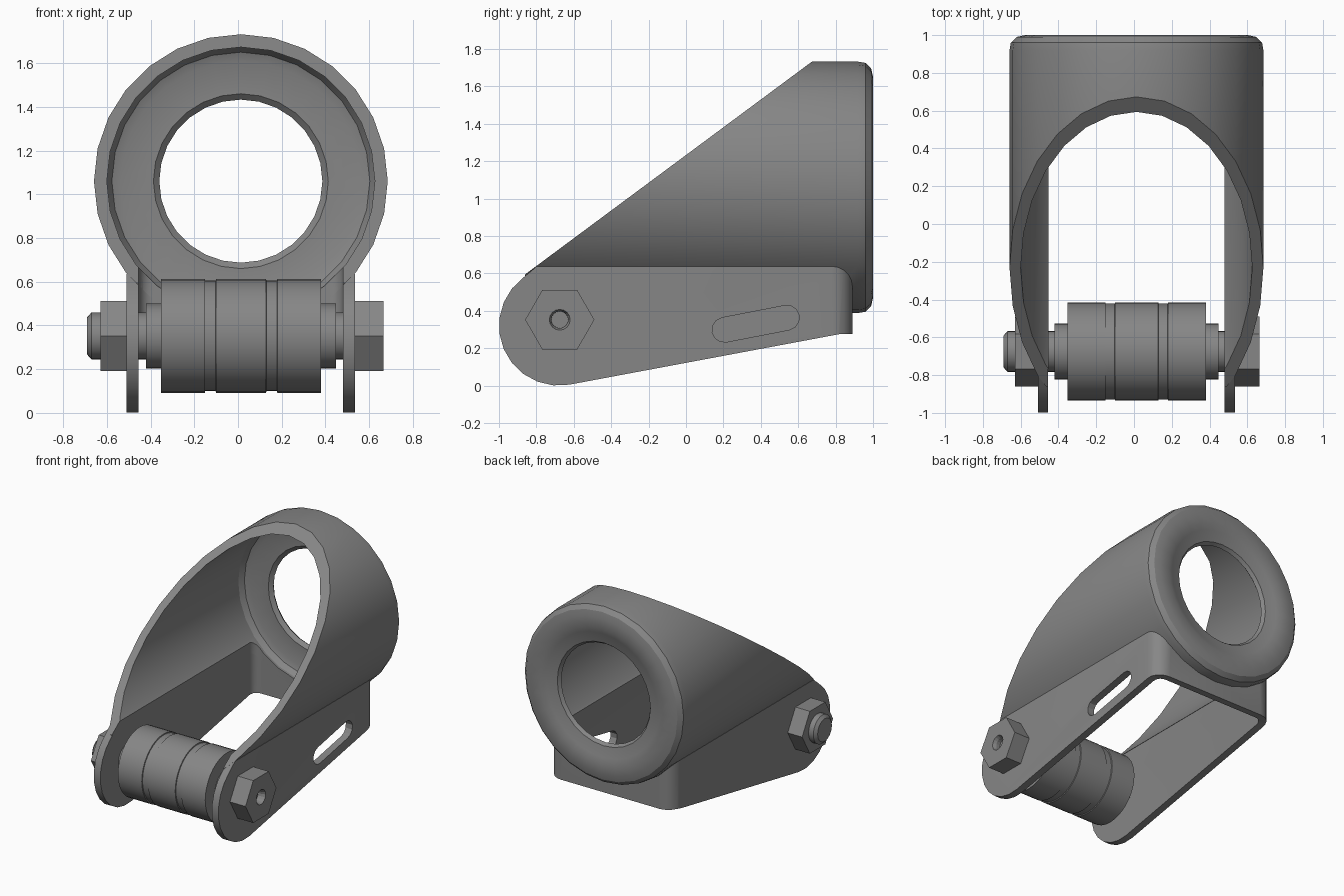
import bpy, bmesh
from math import sin, cos, pi, radians
from mathutils import Vector

if "Cube" in bpy.data.objects:
    bpy.data.objects.remove(bpy.data.objects["Cube"])

CX = 0.013                 # mid plane between the two cheeks
PIN_Y, PIN_Z = -0.675, 0.352
TUBE_Z = 1.06


def finish(name, bm):
    bmesh.ops.recalc_face_normals(bm, faces=bm.faces)
    me = bpy.data.meshes.new(name)
    bm.to_mesh(me)
    bm.free()
    ob = bpy.data.objects.new(name, me)
    bpy.context.collection.objects.link(ob)
    return ob


def lathe(name, profile, axis, center, segs, closed=False, phase=0.0):
    """Spin (radius, position) points round the x or y axis."""
    bm = bmesh.new()
    rings = []
    for r, p in profile:
        ring = []
        for i in range(segs):
            a = 2 * pi * i / segs + phase
            u, v = r * cos(a), r * sin(a)
            off = Vector((p, u, v)) if axis == 'x' else Vector((u, p, v))
            ring.append(bm.verts.new(Vector(center) + off))
        rings.append(ring)
    pairs = list(zip(rings, rings[1:]))
    if closed:
        pairs.append((rings[-1], rings[0]))
    else:
        bm.faces.new(rings[0])
        bm.faces.new(rings[-1])
    for a, b in pairs:
        for i in range(segs):
            j = (i + 1) % segs
            bm.faces.new((a[i], a[j], b[j], b[i]))
    return finish(name, bm)


def prism(name, pts, axis, lo, hi):
    """Extrude an outline: (y, z) points along x, or (x, y) points along z."""
    bm = bmesh.new()
    place = (lambda a, b, t: (t, a, b)) if axis == 'x' else (lambda a, b, t: (a, b, t))
    bottom = [bm.verts.new(place(a, b, lo)) for a, b in pts]
    top = [bm.verts.new(place(a, b, hi)) for a, b in pts]
    bm.faces.new(bottom)
    bm.faces.new(top)
    for i in range(len(pts)):
        j = (i + 1) % len(pts)
        bm.faces.new((bottom[i], bottom[j], top[j], top[i]))
    return finish(name, bm)


def boolean(ob, cutter, op='DIFFERENCE'):
    mod = ob.modifiers.new("cut", 'BOOLEAN')
    mod.operation, mod.object, mod.solver = op, cutter, 'EXACT'
    bpy.context.view_layer.objects.active = ob
    bpy.ops.object.modifier_apply(modifier=mod.name)
    bpy.data.objects.remove(cutter, do_unlink=True)


def arc(cx, cy, r, a0, a1, n):
    return [(cx + r * cos(radians(a0 + (a1 - a0) * i / n)),
             cy + r * sin(radians(a0 + (a1 - a0) * i / n))) for i in range(n + 1)]


def u_outline(half, back, r):
    """Straight sided plan with two rounded rear corners."""
    return ([(CX - half, -1.2), (CX + half, -1.2)]
            + arc(CX + half - r, back - r, r, 0, 90, 5)
            + arc(CX - half + r, back - r, r, 90, 180, 5))


# Tube with a rounded, inward turned rear lip
tube = lathe("sloped_tube", [
    (0.672, -0.86), (0.672, 0.92), (0.665, 0.96), (0.635, 0.99), (0.59, 1.0),
    (0.51, 1.0), (0.47, 0.985), (0.39, 0.965), (0.373, 0.94),
    (0.40, 0.915), (0.55, 0.915), (0.59, 0.90), (0.613, 0.86), (0.613, -0.86)],
    'y', (CX, 0, TUBE_Z), 28, closed=True, phase=pi / 2)
slope = prism("slope_cutter", [(-1.6, 0.046), (0.8, 1.826), (0.8, 2.6), (-1.6, 2.6)], 'x', -1, 1)
boolean(tube, slope)
boolean(tube, prism("floor_cutter", u_outline(0.467, 0.84, 0.06), 'z', 0.1, 0.664))

# U shaped bracket: plan outline trimmed by the side profile
bracket = prism("side_bracket", u_outline(0.522, 0.89, 0.11), 'z', -0.2, 0.9)
boolean(bracket, prism("inner_cutter", u_outline(0.467, 0.84, 0.06), 'z', -0.4, 1.1))
side = (arc(-0.68, 0.32, 0.32, 126, 280, 10)
        + [(0.82, 0.275), (0.95, 0.275), (0.95, 0.636), (-0.80, 0.636)])
boolean(bracket, prism("side_profile", side, 'x', -1, 1), 'INTERSECT')
boolean(bracket, lathe("bore_cutter", [(0.64, -1.1), (0.64, 0.95)], 'y',
                       (CX, 0, TUBE_Z), 28, phase=pi / 2))

# Slot in the right cheek only
slot = arc(0.205, 0.298, 0.066, 101, 281, 6) + arc(0.54, 0.363, 0.066, -79, 101, 6)
boolean(bracket, prism("slot_cutter", slot, 'x', 0.3, 0.8))

# Roller with two shallow grooves
pin = (0, PIN_Y, PIN_Z)
R, G = 0.26, 0.253
roller = lathe("grooved_roller", [
    (R, -0.352), (R, -0.152), (G, -0.150), (G, -0.102), (R, -0.100),
    (R, 0.128), (G, 0.130), (G, 0.178), (R, 0.180), (R, 0.38)], 'x', pin, 36)

# Stepped axle ending in a chamfered stub on the left
axle = lathe("axle", [
    (0.085, -0.69), (0.108, -0.67), (0.108, -0.42), (0.148, -0.42),
    (0.148, 0.448), (0.108, 0.448), (0.108, 0.56)], 'x', pin, 28)

# Hexagonal nut and bolt head
nut = lathe("hex_nut", [(0.185, -0.63), (0.185, -0.508)], 'x', pin, 6)
head = lathe("bolt_head", [(0.185, 0.534), (0.185, 0.665)], 'x', pin, 6)
boolean(head, lathe("recess_cutter", [(0.045, 0.61), (0.045, 0.64), (0.062, 0.68)], 'x', pin, 16))

# Dark steel finish
steel = bpy.data.materials.new("dark_steel")
steel.diffuse_color = (0.24, 0.24, 0.24, 1)
steel.use_nodes = True
steel.node_tree.nodes["Principled BSDF"].inputs["Base Color"].default_value = steel.diffuse_color
for ob in (tube, bracket, roller, axle, nut, head):
    ob.data.materials.clear()
    ob.data.materials.append(steel)

for ob in (tube, bracket, roller, axle):
    bpy.ops.object.select_all(action='DESELECT')
    ob.select_set(True)
    bpy.context.view_layer.objects.active = ob
    bpy.ops.object.shade_smooth_by_angle(angle=radians(28))
